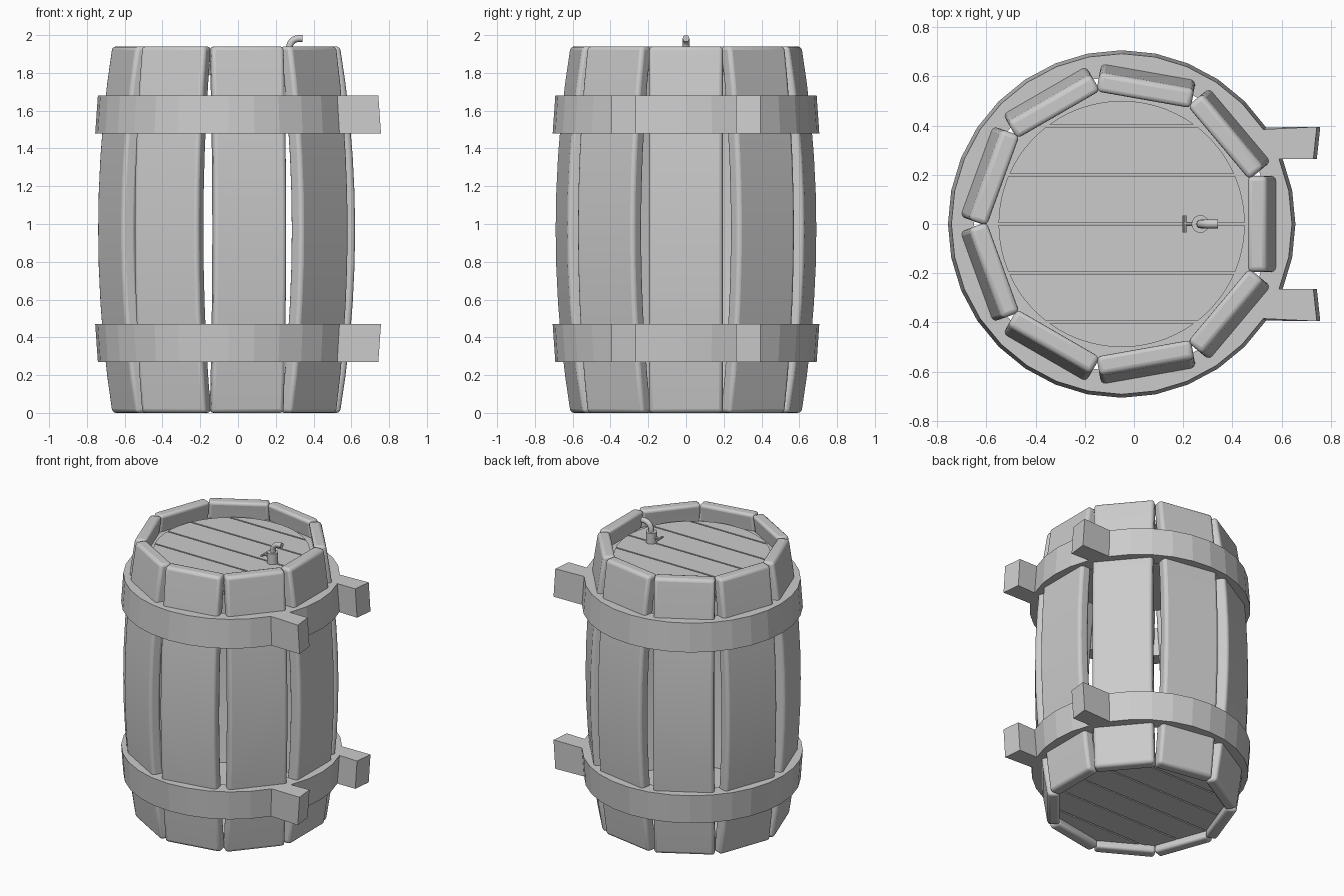
import bpy, bmesh, math
from mathutils import Vector

if "Cube" in bpy.data.objects:
    bpy.data.objects.remove(bpy.data.objects["Cube"])

CX = -0.05      # barrel axis
H = 1.94        # stave height
grey = bpy.data.materials.new("plain_grey")
grey.diffuse_color = (0.6, 0.6, 0.6, 1)
grey.use_nodes = True
grey.node_tree.nodes["Principled BSDF"].inputs["Base Color"].default_value = grey.diffuse_color


def add(name, verts, faces, smooth=None):
    me = bpy.data.meshes.new(name)
    me.from_pydata(verts, [], faces)
    bm = bmesh.new()
    bm.from_mesh(me)
    bmesh.ops.recalc_face_normals(bm, faces=bm.faces)
    bm.to_mesh(me)
    bm.free()
    me.materials.append(grey)
    ob = bpy.data.objects.new(name, me)
    bpy.context.collection.objects.link(ob)
    if smooth:
        bpy.ops.object.select_all(action='DESELECT')
        ob.select_set(True)
        bpy.context.view_layer.objects.active = ob
        bpy.ops.object.shade_smooth_by_angle(angle=math.radians(smooth))
    return ob


def loft(name, rings, smooth=None, closed=False):
    # skin a list of equal rings, capped unless closed
    n, m = len(rings[0]), len(rings)
    verts = [tuple(p) for r in rings for p in r]
    faces = []
    for k in range(m if closed else m - 1):
        a, b = k * n, (k + 1) % m * n
        faces += [(a + i, a + (i + 1) % n, b + (i + 1) % n, b + i) for i in range(n)]
    if not closed:
        faces += [tuple(range(n)), tuple(range((m - 1) * n, m * n))]
    return add(name, verts, faces, smooth)


def tube(name, pts, r, n=12):
    # round rod along points lying in one plane
    pts = [Vector(p) for p in pts]
    rings = []
    for i, p in enumerate(pts):
        t = (pts[min(i + 1, len(pts) - 1)] - pts[max(i - 1, 0)]).normalized()
        u = Vector((0, 1, 0)) if abs(t.y) < 0.9 else Vector((1, 0, 0))
        w = t.cross(u)
        rings.append([p + r * (math.cos(a) * u + math.sin(a) * w)
                      for a in (2 * math.pi * k / n for k in range(n))])
    return loft(name, rings, 40)


# nine bulging staves with rounded edges
for s in range(9):
    ang = math.radians(40 * s)
    c, d = math.cos(ang), math.sin(ang)
    rings = []
    for k in range(11):
        z = H * k / 10
        R = 0.59 + 0.08 * (1 - (2 * k / 10 - 1) ** 2)
        rings.append([(CX + r * c - w * d, r * d + w * c, z)
                      for r, w in ((R, -.195), (R, .195), (R - .08, .195), (R - .08, -.195))])
    ob = loft(f"stave_{s + 1}", rings, 35)
    bev = ob.modifiers.new("rounded_edges", 'BEVEL')
    bev.width, bev.segments = 0.02, 3
    bev.limit_method, bev.angle_limit = 'ANGLE', math.radians(40)


# hoops, each with two square tabs pulled out of the ring
def hoop(name, z0, r0, z1, r1):
    n, rin = 32, 0.6
    dirs = [(math.cos(2 * math.pi * i / n), math.sin(2 * math.pi * i / n)) for i in range(n)]
    loft(name, [[(CX + r * a, r * b, z) for a, b in dirs]
                for r, z in ((rin, z0), (r0, z0), (r1, z1), (rin, z1))], closed=True)
    for side, tag in ((1, "back"), (-1, "front")):
        rings = []
        for z, r in ((z0, r0), (z1, r1)):
            a, b = dirs[2], dirs[3]
            k = r - 0.703
            rings.append([(CX + r * a[0], side * r * a[1], z),
                          (0.74 + k, side * 0.265, z),
                          (0.754 + k, side * 0.395, z),
                          (CX + r * b[0], side * r * b[1], z)])
        loft(f"{name}_{tag}_tab", rings)


hoop("lower_hoop", 0.27, 0.692, 0.47, 0.706)
hoop("upper_hoop", 1.48, 0.706, 1.68, 0.692)


# round heads made of planks over a backing disc
def head(name, z0, z1, r, gap, back0, back1, rback):
    edges = [-r, -0.4, -0.2, 0, 0.2, 0.4, r]
    for j in range(6):
        y0 = edges[j] + (gap / 2 if j else 0.002)
        y1 = edges[j + 1] - (gap / 2 if j < 5 else 0.002)
        a0, a1 = math.asin(y0 / r), math.asin(y1 / r)
        arc = [a0 + (a1 - a0) * k / 10 for k in range(11)]
        prof = [(r * math.cos(a), r * math.sin(a)) for a in arc]
        prof += [(-x, y) for x, y in reversed(prof)]
        loft(f"{name}_plank_{j + 1}", [[(CX + x, y, z) for x, y in prof] for z in (z0, z1)])
    loft(f"{name}_backing", [[(CX + rback * math.cos(2 * math.pi * k / 48),
                               rback * math.sin(2 * math.pi * k / 48), z) for k in range(48)]
                             for z in (back0, back1)])


head("lid", 1.80, 1.845, 0.5, 0.01, 1.79, 1.82, 0.56)
head("bottom", 0.05, 0.09, 0.56, 0.01, 0.07, 0.10, 0.56)

# tap standing on the lid: stem, curved spout and T handle
tube("tap_stem", [(0.27, 0, 1.84), (0.27, 0, 1.92)], 0.036, 16)
arc = [math.radians(90 * k / 6) for k in range(7)]
tube("tap_spout", [(0.272, 0, 1.90)]
     + [(0.322 - 0.05 * math.cos(a), 0, 1.932 + 0.05 * math.sin(a)) for a in arc]
     + [(0.342, 0, 1.982)], 0.018)
tube("tap_handle_rod", [(0.25, 0, 1.885), (0.203, 0, 1.885)], 0.009, 8)
tube("tap_handle_bar", [(0.206, -0.034, 1.885), (0.206, 0.034, 1.885)], 0.008, 8)
